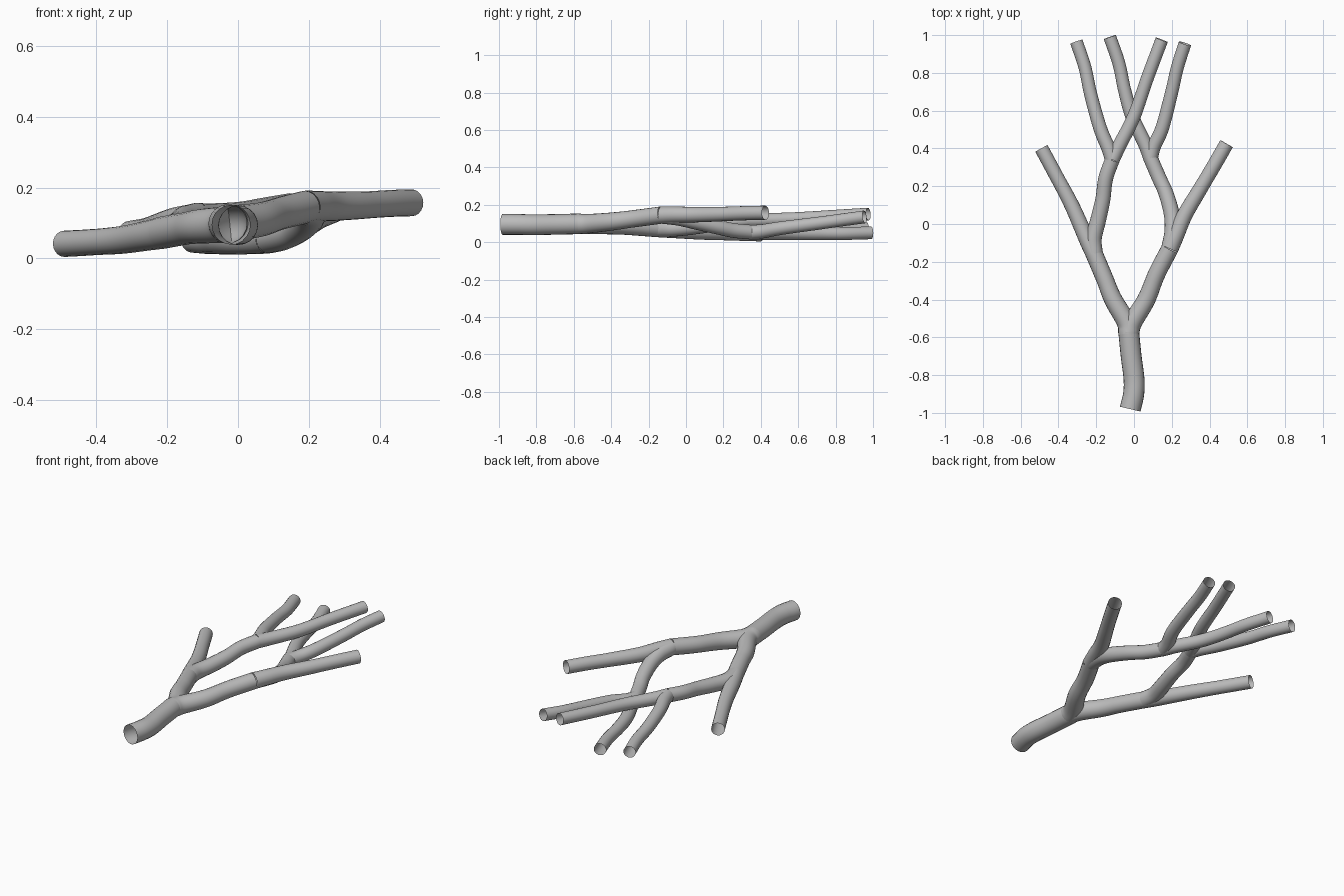
import bpy
from mathutils import Vector

cube = bpy.data.objects.get("Cube")
if cube:
    bpy.data.objects.remove(cube, do_unlink=True)

grey = bpy.data.materials.new("plain grey")
grey.use_nodes = True
colour = (0.5, 0.5, 0.5, 1)
grey.diffuse_color = colour
grey.node_tree.nodes["Principled BSDF"].inputs["Base Color"].default_value = colour


def smooth_path(points, steps=8):
    """Catmull-Rom samples through the points."""
    p = [Vector(q) for q in points]
    p = [2 * p[0] - p[1]] + p + [2 * p[-1] - p[-2]]
    out = []
    for a, b, c, d in zip(p, p[1:], p[2:], p[3:]):
        for i in range(steps):
            t = i / steps
            out.append(0.5 * (2 * b + (c - a) * t + (2 * a - 5 * b + 4 * c - d) * t ** 2
                              + (3 * b - a - 3 * c + d) * t ** 3))
    return out + [p[-2]]


def tube(name, r0, r1, points):
    """Open-ended tapered tube along a smooth path."""
    path = smooth_path(points)
    curve = bpy.data.curves.new(name + "_path", "CURVE")
    curve.dimensions = "3D"
    curve.bevel_depth = 1
    curve.bevel_resolution = 8
    curve.use_fill_caps = False
    spline = curve.splines.new("POLY")
    spline.points.add(len(path) - 1)
    for i, (pt, co) in enumerate(zip(spline.points, path)):
        pt.co = (*co, 1)
        pt.radius = r0 + (r1 - r0) * min(1, 1.5 * i / (len(path) - 1))
    helper = bpy.data.objects.new(name + "_helper", curve)
    bpy.context.collection.objects.link(helper)
    bpy.context.view_layer.update()
    mesh = bpy.data.meshes.new_from_object(
        helper.evaluated_get(bpy.context.evaluated_depsgraph_get()))
    bpy.data.objects.remove(helper, do_unlink=True)
    mesh.name = name
    mesh.materials.clear()
    mesh.materials.append(grey)
    for face in mesh.polygons:
        face.use_smooth = True
    bpy.context.collection.objects.link(bpy.data.objects.new(name, mesh))


# Trunk
tube("trunk", .056, .055, [(-.02, -.98, .095), (-.002, -.9, .095), (0, -.82, .093),
                           (-.015, -.7, .095), (-.028, -.57, .098)])

# First fork
fork = (-.028, -.58, .098)
tube("right_limb", .055, .046, [fork, (-.04, -.52, .095), (-.11, -.4, .09),
                                (-.155, -.29, .083), (-.21, -.16, .073)])
tube("left_limb", .055, .046, [fork, (-.008, -.52, .099), (.065, -.4, .11),
                               (.12, -.265, .127), (.19, -.13, .145)])

# Second forks
fork = (-.21, -.16, .073)
tube("right_outer_branch", .046, .037, [fork, (-.25, -.08, .065), (-.33, .1, .052),
                                        (-.42, .27, .045), (-.49, .4, .041)])
tube("right_inner_branch", .046, .039, [fork, (-.215, -.08, .073), (-.19, .02, .08),
                                        (-.165, .13, .093), (-.15, .24, .108), (-.115, .34, .118)])
fork = (.19, -.13, .145)
tube("left_outer_branch", .046, .038, [fork, (.222, -.06, .147), (.27, .05, .147),
                                       (.35, .185, .15), (.43, .32, .155), (.49, .425, .157)])
tube("left_inner_branch", .046, .039, [fork, (.205, -.04, .132), (.2, .05, .11),
                                       (.17, .16, .083), (.13, .25, .063), (.087, .35, .053)])

# Third forks
fork = (-.115, .34, .118)
tube("right_outer_twig", .039, .034, [fork, (-.135, .4, .115), (-.18, .51, .107),
                                      (-.23, .69, .09), (-.26, .83, .08), (-.305, .965, .072)])
tube("right_inner_twig", .039, .034, [fork, (-.08, .41, .118), (0, .57, .124),
                                      (.07, .77, .137), (.147, .975, .15)])
fork = (.087, .35, .053)
tube("left_outer_twig", .039, .034, [fork, (.105, .41, .058), (.15, .51, .075),
                                     (.2, .7, .1), (.23, .83, .118), (.27, .955, .135)])
tube("left_inner_twig", .039, .034, [fork, (.06, .42, .05), (-.01, .57, .047),
                                     (-.05, .71, .046), (-.08, .85, .046), (-.128, .99, .05)])
